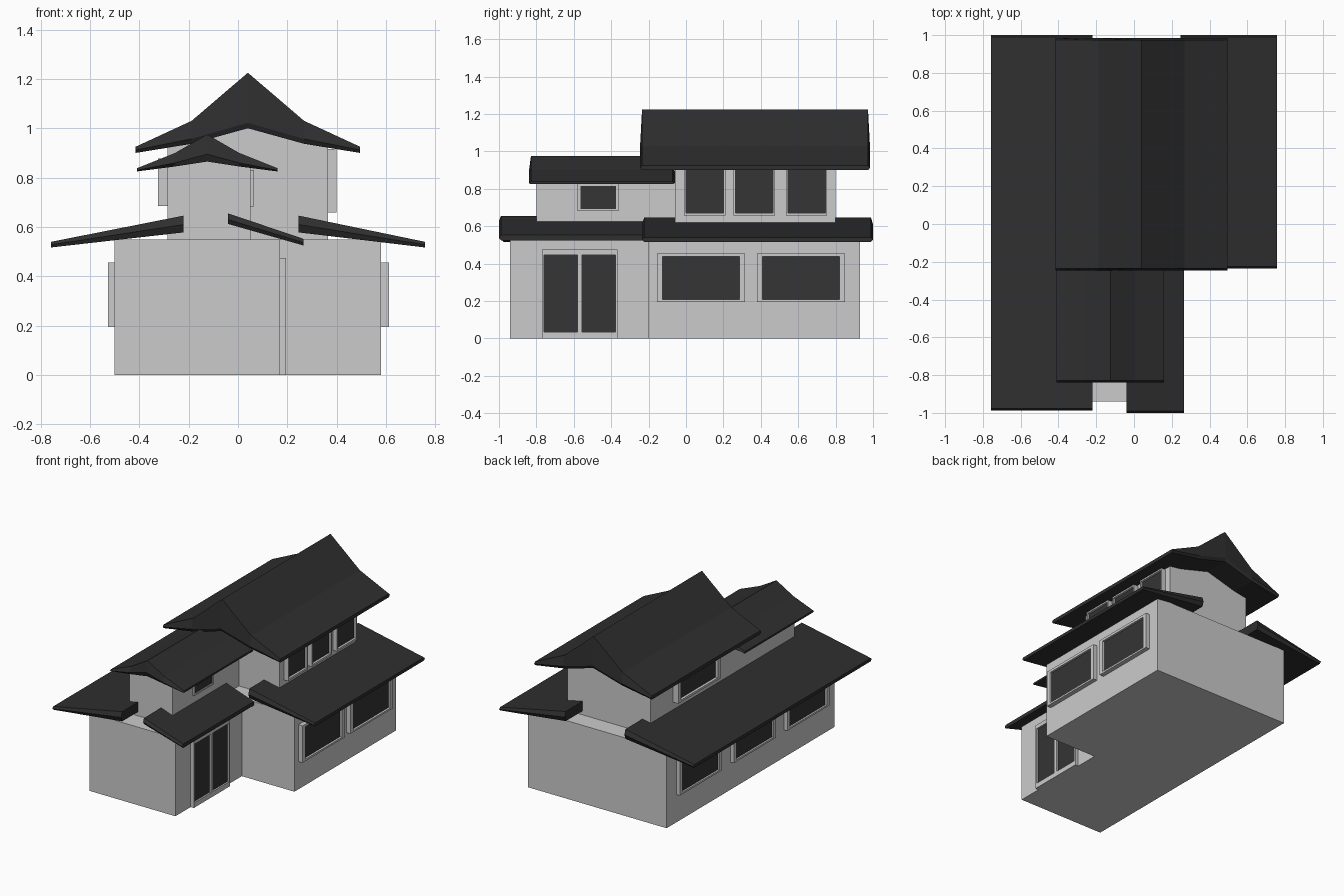
import bpy, bmesh

if "Cube" in bpy.data.objects:
    bpy.data.objects.remove(bpy.data.objects["Cube"])


def material(name, v):
    m = bpy.data.materials.new(name)
    m.diffuse_color = (v, v, v, 1)
    m.use_nodes = True
    m.node_tree.nodes["Principled BSDF"].inputs["Base Color"].default_value = m.diffuse_color
    return m


ROOF = material("roof_dark", 0.028)
GLASS = material("glass_dark", 0.035)


def make(name, verts, faces, mat=None):
    bm = bmesh.new()
    vs = [bm.verts.new(v) for v in verts]
    for f in faces:
        bm.faces.new([vs[i] for i in f])
    bmesh.ops.recalc_face_normals(bm, faces=bm.faces)
    me = bpy.data.meshes.new(name)
    bm.to_mesh(me)
    bm.free()
    ob = bpy.data.objects.new(name, me)
    bpy.context.collection.objects.link(ob)
    if mat:
        me.materials.append(mat)
    return ob


def prism(name, pts, a, b, place, mat=None):
    """Extrude a 2D outline from a to b; place maps (u, v, depth) to xyz."""
    n = len(pts)
    verts = [place(u, v, d) for d in (a, b) for u, v in pts]
    faces = [list(range(n)), list(range(n, 2 * n))]
    faces += [[i, (i + 1) % n, n + (i + 1) % n, n + i] for i in range(n)]
    return make(name, verts, faces, mat)


def along_y(u, v, d):
    return (u, d, v)


def along_z(u, v, d):
    return (u, v, d)


def roof(name, rows, y0, y1, inset=0.011):
    """Roof from bottom, middle and top profile rows; the middle row juts out at the ends."""
    n = len(rows[0])
    verts = []
    for y, s in ((y0, 1), (y1, -1)):
        for r, row in enumerate(rows):
            verts += [(x, y + s * inset * (r != 1), z) for x, z in row]

    def idx(e, r, i):
        return e * 3 * n + r * n + i

    faces = []
    for e in (0, 1):
        for r in (0, 1):
            faces += [[idx(e, r, i), idx(e, r, i + 1), idx(e, r + 1, i + 1), idx(e, r + 1, i)]
                      for i in range(n - 1)]
    for r in (0, 2):
        faces += [[idx(0, r, i), idx(0, r, i + 1), idx(1, r, i + 1), idx(1, r, i)]
                  for i in range(n - 1)]
    for i in (0, n - 1):
        for r in (0, 1):
            faces.append([idx(0, r, i), idx(0, r + 1, i), idx(1, r + 1, i), idx(1, r, i)])
    return make(name, verts, faces, ROOF)


def gable(name, cx, half, kink, zs, y0, y1):
    """Symmetric gable roof; zs holds (eave, kink, ridge) heights per row."""
    rows = [[(cx - half, e), (cx - kink, k), (cx, t), (cx + kink, k), (cx + half, e)]
            for e, k, t in zs]
    return roof(name, rows, y0, y1)


def window(name, x, side, depth, y0, y1, z0, z1, panes):
    """Frame standing proud of a side wall, with recessed glass panes."""
    parts = []
    inner, outer = x - side * 0.01, x + side * depth

    def box(a0, a1, b0, b1, c0, c1):
        k = len(verts)
        verts.extend((p, q, r) for p in (a0, a1) for q in (b0, b1) for r in (c0, c1))
        quads = [(0, 1, 3, 2), (4, 5, 7, 6), (0, 1, 5, 4), (2, 3, 7, 6), (0, 2, 6, 4), (1, 3, 7, 5)]
        parts.extend([[k + i for i in q] for q in quads])

    verts = []
    pz0, pz1 = panes[0][2:]
    box(inner, outer, y0, y1, z0, pz0)
    box(inner, outer, y0, y1, pz1, z1)
    edges = [y0] + [v for p in panes for v in p[:2]] + [y1]
    for a, b in zip(edges[::2], edges[1::2]):
        box(inner, outer, a, b, pz0, pz1)
    make(name + "_frame", verts, parts)
    verts, parts = [], []
    for a, b, c, d in panes:
        box(inner, x + side * depth * 0.55, a, b, c, d)
    make(name + "_glass", verts, parts, GLASS)


# Walls
prism("ground_floor", [(-0.50, -0.94), (0.17, -0.94), (0.17, -0.20), (0.58, -0.20),
                       (0.58, 0.93), (-0.50, 0.93)], 0, 0.55, along_z)
prism("upper_floor", [(-0.285, 0.54), (0.365, 0.54), (0.365, 0.925), (0.27, 0.95), (0.04, 1.01),
                      (-0.19, 0.95), (-0.285, 0.925)], -0.06, 0.80, along_y)
prism("front_upper_room", [(-0.285, 0.54), (0.05, 0.54), (0.05, 0.85), (-0.125, 0.875),
                           (-0.285, 0.85)], -0.80, -0.05, along_y)

# Gable roofs
gable("main_roof", 0.04, 0.455, 0.228,
      [(0.90, 0.937, 1.0), (0.912, 0.957, 1.022), (0.925, 1.03, 1.225)], -0.246, 0.984)
gable("front_gable_roof", -0.125, 0.285, 0.13,
      [(0.825, 0.845, 0.865), (0.83, 0.86, 0.895), (0.838, 0.90, 0.975)], -0.84, -0.06)

# Lean-to roofs around the ground floor
for name, s, inner, y0 in (("left_lean_to_roof", -1, -0.22, -0.987),
                           ("right_lean_to_roof", 1, 0.245, -0.235)):
    roof(name, [[(inner, a), (s * 0.757, b)] for a, b in
                ((0.578, 0.517), (0.61, 0.528), (0.646, 0.54))], y0, 1.0)
roof("entrance_roof", [[(-0.04, 0.612), (0.265, 0.525)], [(-0.04, 0.63), (0.265, 0.537)],
                       [(-0.04, 0.655), (0.265, 0.552)]], -1.0, -0.19)

# Ground floor windows on both sides
for side, x, d, starts in ((1, 0.58, 0.032, (-0.155, 0.38)), (-1, -0.50, 0.027, (-0.845, -0.25, 0.35))):
    for i, y in enumerate(starts):
        window(f"ground_window_{'right' if side > 0 else 'left'}_{i + 1}", x, side, d,
               y, y + 0.47, 0.195, 0.455, [(y + 0.03, y + 0.44, 0.208, 0.437)])

# Upper windows
for i, y in enumerate((-0.01, 0.255, 0.535)):
    window(f"upper_window_right_{i + 1}", 0.365, 1, 0.034, y, y + 0.22, 0.658, 0.915,
           [(y + 0.01, y + 0.21, 0.672, 0.905)])
window("upper_window_left", -0.285, -1, 0.04, 0.08, 0.55, 0.685, 0.877,
       [(0.11, 0.52, 0.70, 0.862)])
window("front_room_window", 0.05, 1, 0.015, -0.58, -0.36, 0.682, 0.83,
       [(-0.565, -0.375, 0.692, 0.815)])

# Sliding entrance doors
window("sliding_door", 0.17, 1, 0.025, -0.77, -0.365, 0, 0.475,
       [(-0.758, -0.58, 0.035, 0.447), (-0.555, -0.377, 0.035, 0.447)])
